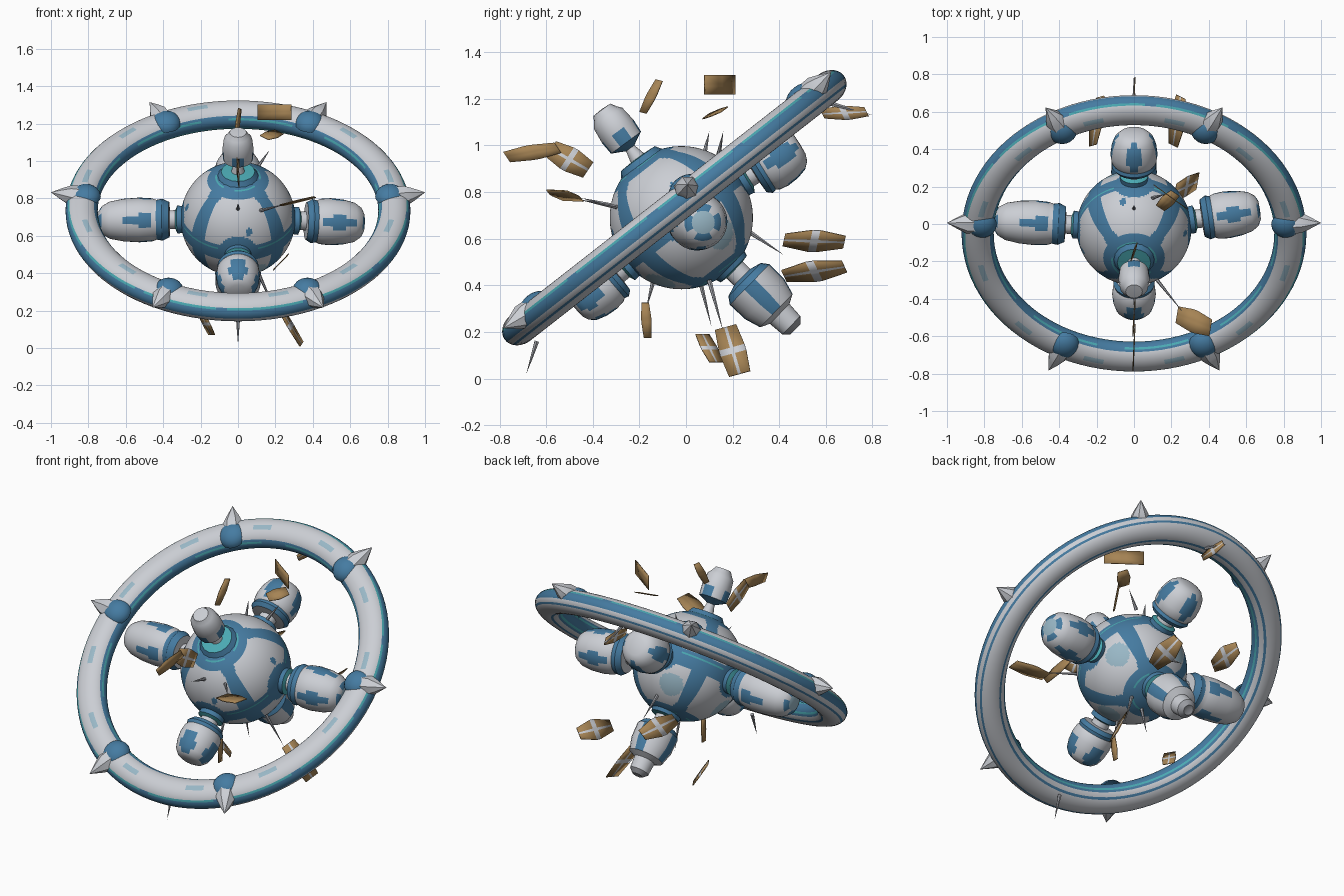
import bpy, bmesh, math
from mathutils import Vector

if "Cube" in bpy.data.objects:
    bpy.data.objects.remove(bpy.data.objects["Cube"])

# colours
def material(name, rgb):
    m = bpy.data.materials.new(name)
    m.diffuse_color = (*rgb, 1)
    m.use_nodes = True
    m.node_tree.nodes["Principled BSDF"].inputs["Base Color"].default_value = m.diffuse_color
    return m

MATS = [material("hull_white", (0.60, 0.62, 0.66)), material("panel_blue", (0.06, 0.20, 0.36)),
        material("trim_teal", (0.07, 0.40, 0.45)), material("pale_blue", (0.32, 0.48, 0.57)),
        material("solar_brown", (0.38, 0.23, 0.09)), material("strut_grey", (0.34, 0.35, 0.38))]
WHITE, BLUE, TEAL, PALE, BROWN, GREY = range(6)

TILT = math.radians(38)
X = Vector((1, 0, 0))
V = Vector((0, math.cos(TILT), math.sin(TILT)))    # uphill direction in the ring plane
N = Vector((0, -math.sin(TILT), math.cos(TILT)))   # ring axis
HUB = Vector((0, -0.02, 0.69))
RING = Vector((0, -0.05, 0.733))


def finish(name, bm, angle=32):
    bmesh.ops.remove_doubles(bm, verts=bm.verts, dist=1e-5)
    bmesh.ops.recalc_face_normals(bm, faces=bm.faces)
    me = bpy.data.meshes.new(name)
    bm.to_mesh(me)
    bm.free()
    for m in MATS:
        me.materials.append(m)
    ob = bpy.data.objects.new(name, me)
    bpy.context.collection.objects.link(ob)
    bpy.ops.object.select_all(action='DESELECT')
    ob.select_set(True)
    bpy.context.view_layer.objects.active = ob
    bpy.ops.object.shade_smooth_by_angle(angle=math.radians(angle))
    return ob


def lathe(name, origin, axis, profile, sides, colour, closed=False, ref=X):
    """Revolve (distance, radius) pairs around an axis; colour(segment, azimuth)."""
    z = axis.normalized()
    x = (ref - z * ref.dot(z)).normalized()
    y = z.cross(x)
    bm = bmesh.new()
    rings = []
    for t, r in profile:
        rings.append([bm.verts.new(origin + z * t + (x * math.cos(a) + y * math.sin(a)) * r)
                      for a in (2 * math.pi * j / sides for j in range(sides))])
    count = len(profile) if closed else len(profile) - 1
    for i in range(count):
        p, q = rings[i], rings[(i + 1) % len(profile)]
        for j in range(sides):
            k = (j + 1) % sides
            f = bm.faces.new((p[j], p[k], q[k], q[j]))
            f.material_index = colour(i, (j + 0.5) * 360 / sides)
    bmesh.ops.dissolve_degenerate(bm, dist=1e-5, edges=bm.edges)
    return finish(name, bm)


def off(az, step, start=0):
    """Angular distance to the nearest multiple of step."""
    return abs((az - start + step / 2) % step - step / 2)


# central sphere with equator belt, seams and port surrounds
LATS = 100
def hub_colour(i, az):
    lat = -90 + (i + 0.5) * 180 / LATS
    side = off(az, 90)
    if abs(lat) > 57:
        return TEAL if 66 < abs(lat) < 69 and off(az, 90, 20) < 30 else BLUE
    if math.hypot(lat, side) < 20:
        return BLUE
    if abs(lat) < 9:
        return TEAL if 3 < lat < 6 else BLUE
    if off(az, 90, 45) < 8 + max(0, abs(lat) - 46) * 0.6:
        return BLUE
    if lat < 0 and math.hypot(lat + 32, off(az, 90, 20) * 0.85) < 13:
        return PALE
    if lat > 0 and math.hypot(lat - 24, off(az, 90, 12)) < 4:
        return BLUE
    return WHITE

lathe("hub_sphere", HUB, N, [(-0.307 * math.cos(math.pi * i / LATS), 0.307 * math.sin(math.pi * i / LATS))
                             for i in range(LATS + 1)], 160, hub_colour)

# big tilted ring with blue and teal stripes on its inner and outer walls
SEC = 36
def ring_colour(i, az):
    phi = (i + 0.5) * 360 / SEC
    if 30 < phi < 40:
        return TEAL if off(az, 30, 10) < 12 else BLUE
    if phi < 40 or phi > 350 or 320 < phi < 330:
        return BLUE
    if 140 < phi < 220:
        return TEAL if 200 < phi < 210 or (150 < phi < 160 and off(az, 40) < 14) else BLUE
    if 240 < phi < 250:
        return BLUE
    if 80 < phi < 100 and off(az, 30, 15) < 2:
        return PALE
    return WHITE

lathe("outer_ring", RING, N, [(0.069 * math.sin(2 * math.pi * i / SEC), 0.836 + 0.086 * math.cos(2 * math.pi * i / SEC))
                              for i in range(SEC)], 96, ring_colour, closed=True)

# six ring nodes: blue dome and white horn
for k, deg in enumerate((6, 62, 118, 174, 243, 297)):
    a = math.radians(deg)
    radial = X * math.cos(a) + V * math.sin(a)
    dome = [(0.060 * math.sin(math.pi / 12 * i), 0.08 * math.cos(math.pi / 12 * i)) for i in range(7)]
    lathe(f"ring_dome_{k}", RING + radial * 0.818 + N * 0.030, N, dome, 20, lambda i, az: BLUE)
    lathe(f"ring_horn_{k}", RING + radial * 0.872 + N * 0.028, radial + N * 0.12,
          [(-0.05, 0.02), (-0.03, 0.06), (0.03, 0.055), (0.07, 0.036), (0.135, 0)], 7, lambda i, az: WHITE)


# four capsule pods
def pod(name, axis, length, patch, size=1.0):
    body = [(0, .10), (.03, .118), (.055, .112), (.075, .121), (.13, .126), (.20, .12), (.26, .105), (.295, .08), (.31, .05), (.313, 0)]
    profile = [(.28, .07), (.325, .075), (.335, .05), (.365, .05)]
    profile += [(.368 + t * length, r * size) for t, r in body]
    tip = PALE if abs(axis.x) > 0.5 else WHITE
    base = [BLUE, TEAL, WHITE, WHITE, BLUE, BLUE, WHITE, WHITE, WHITE, WHITE, WHITE, WHITE, tip]
    def colour(i, az):
        if i in patch and off(az, 90) < patch[i]:
            return BLUE
        return base[i]
    ref = Vector((0.02, 1, 0.02)) if abs(axis.x) > 0.5 else X
    lathe(name, HUB, axis, profile, 36, colour, ref=ref)

pod("right_pod", Vector((1, 0.14, -0.03)), 1.0, {7: 11, 8: 20, 9: 8, 11: 30})
pod("left_pod", Vector((-1, 0.05, -0.01)), 1.22, {7: 20, 8: 11, 11: 30}, 0.95)
pod("rear_pod", Vector((0, 0.85, 0.53)), 0.74, {7: 10, 8: 20, 9: 16, 10: 10})
pod("front_pod", Vector((0, -0.76, -0.65)), 0.74, {8: 20, 9: 26, 10: 20}, 0.93)

# small top pod on the ring axis
TOP = [BLUE, TEAL, WHITE, BLUE, BLUE, WHITE, WHITE, WHITE, WHITE, WHITE]
lathe("top_pod", HUB, Vector((0, -0.593, 0.805)),
      [(.285, .11), (.315, .09), (.318, .035), (.37, .022), (.385, .05), (.40, .08), (.46, .084), (.53, .076), (.55, .06), (.575, .045), (.578, 0)],
      16, lambda i, az: BLUE if i == 5 and off(az, 90) < 18 else TOP[min(i, 9)])

# lower engine pod with nozzle tip
LOW = [BLUE, TEAL, WHITE, BLUE, BLUE, WHITE, WHITE, WHITE, WHITE, GREY, GREY]
lathe("engine_pod", HUB, Vector((0, 0.715, -0.699)),
      [(.285, .09), (.315, .08), (.32, .05), (.365, .05), (.38, .10), (.41, .122), (.50, .12), (.57, .10), (.59, .06), (.66, .055), (.685, .03), (.675, 0)],
      24, lambda i, az: BLUE if i in (5, 6) and off(az, 90) < 16 else LOW[i])


# drifting solar panels: angular plates, some with a pale cross
def panel(name, centre, u, w, taper, cross):
    c, u, w = Vector(centre), Vector(u), Vector(w)
    bm = bmesh.new()
    cuts = (-1, -0.13, 0.13, 1)
    for a in range(3):
        for b in range(3):
            corners = [(cuts[a], cuts[b]), (cuts[a + 1], cuts[b]), (cuts[a + 1], cuts[b + 1]), (cuts[a], cuts[b + 1])]
            f = bm.faces.new([bm.verts.new(c + u * s + w * h * (1 - taper * max(0, abs(s) - 0.13))) for s, h in corners])
            f.material_index = WHITE if cross and (a == 1 or b == 1) else BROWN
    ob = finish(name, bm)
    mod = ob.modifiers.new("thickness", 'SOLIDIFY')
    mod.thickness = 0.005
    mod.offset = 0

PANELS = [((0, -.15, 1.21), (.01, .035, .07), (.01, .02, -.005), .3, 0),
          ((.195, .145, 1.26), (.09, -.065, 0), (0, 0, .042), 0, 0),
          ((.18, .125, 1.14), (.04, .04, .015), (.03, -.02, -.015), .3, 0),
          ((0, -.66, .97), (.005, .11, .02), (0, -.02, .03), .3, 0),
          ((0, -.50, .94), (.005, .08, -.045), (0, .03, .045), .3, 1),
          ((.32, -.52, .785), (.09, -.035, .022), (.01, .06, -.003), .3, 0),
          ((-.2, .55, .59), (.02, .13, -.005), (.035, .01, .046), .5, 1),
          ((.23, .55, .46), (.02, .13, .02), (.04, -.02, .042), .5, 1),
          ((0, .68, 1.14), (.005, .095, .005), (0, -.015, .03), .4, 1),
          ((0, -.17, .25), (.005, -.005, .075), (0, .022, 0), .3, 0),
          ((-.17, .10, .13), (.03, .03, -.06), (.02, -.035, 0), .2, 1),
          ((.28, .2, .12), (.06, .03, -.10), (.01, .055, .015), .2, 1)]
for k, args in enumerate(PANELS):
    panel(f"solar_panel_{k}", *args)

# thin tapering antennas
ANTENNAS = [((0, .08, .97), (0, .10, 1.06)), ((.10, -.27, .73), (.26, -.47, .77)),
            ((0, -.31, .74), (0, -.45, .775)), ((0, .27, .63), (0, .42, .53)),
            ((0, .06, .42), (0, .11, .22)), ((0, -.14, .42), (0, -.17, .30)),
            ((0, -.64, .16), (0, -.685, .02)), ((.1, .14, .96), (.17, .16, 1.06)),
            ((.1, .1, .42), (.2, .16, .2)), ((0, .62, 1.18), (0, .8, 1.13))]
for k, (a, b) in enumerate(ANTENNAS):
    a, b = Vector(a), Vector(b)
    d = b - a
    lathe(f"antenna_{k}", a, d, [(0, 0), (0, .011), (d.length * .5, .006), (d.length, 0)], 6,
          lambda i, az: GREY, ref=Vector((1, 0.1, 0.05)))
